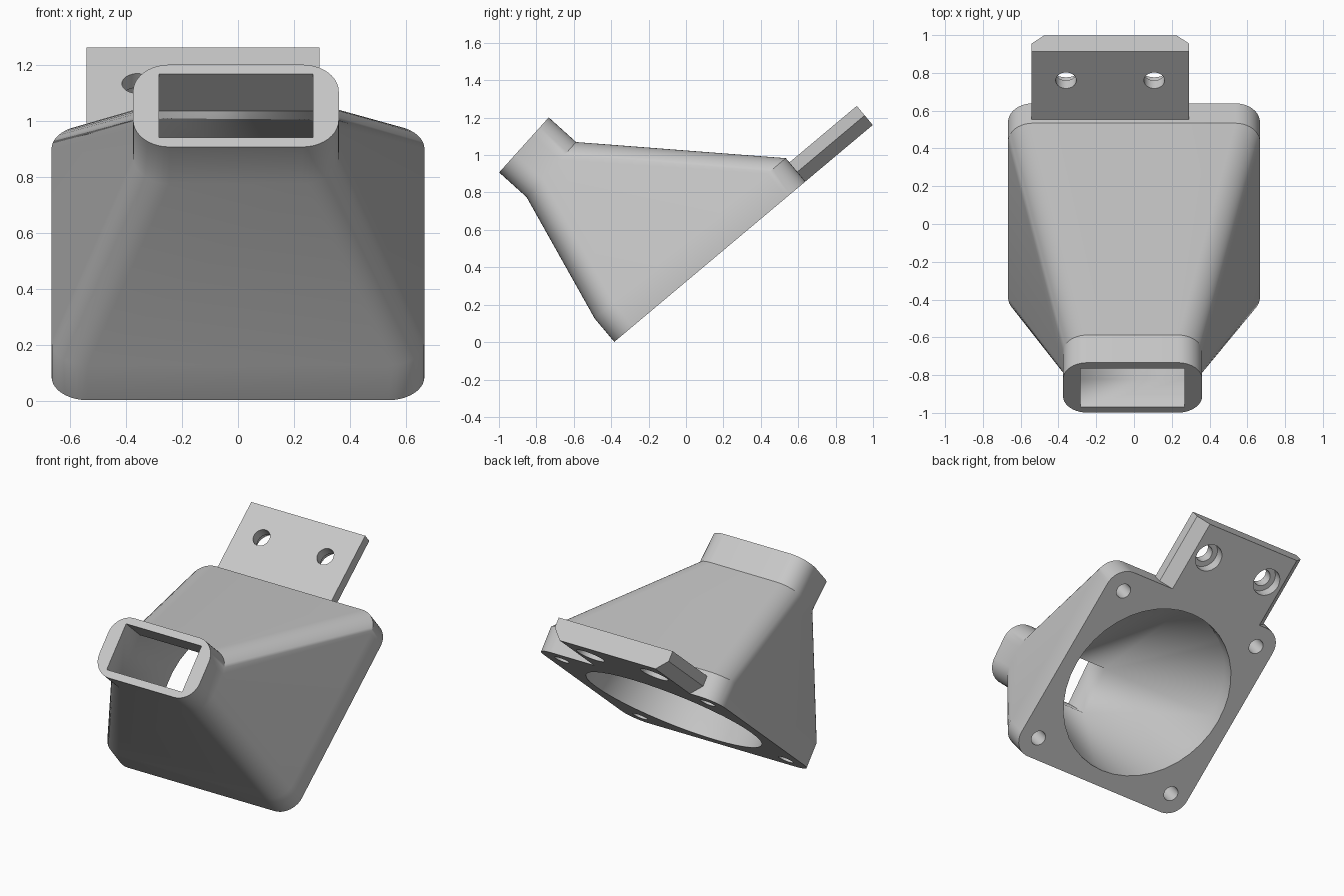
import bpy, bmesh, math
from mathutils import Vector, Matrix

cube = bpy.data.objects.get("Cube")
if cube:
    bpy.data.objects.remove(cube)

grey = bpy.data.materials.new("light grey plastic")
grey.use_nodes = True
grey.diffuse_color = (0.58, 0.58, 0.58, 1)
grey.node_tree.nodes["Principled BSDF"].inputs["Base Color"].default_value = grey.diffuse_color


def frame(origin, tilt):
    """Local frame tilted about x, as a matrix."""
    return Matrix.Translation(origin) @ Matrix.Rotation(math.radians(tilt), 4, "X")


FLANGE = frame((0, 0.1275, 0.43), 40)
NOZZLE = frame((-0.0075, -0.72, 0.9225), 48)
HALF = 0.667


def ring(mat, hx, hy, r, height, steps=10):
    """Rounded rectangle; a radius equal to the half size gives a circle."""
    pts = []
    for q, (sx, sy) in enumerate([(1, 1), (-1, 1), (-1, -1), (1, -1)]):
        for i in range(steps + 1):
            a = math.pi / 2 * (q + i / steps)
            pts.append(mat @ Vector((sx * (hx - r) + r * math.cos(a),
                                     sy * (hy - r) + r * math.sin(a), height)))
    return pts


def finish(name, bm):
    bmesh.ops.recalc_face_normals(bm, faces=bm.faces)
    me = bpy.data.meshes.new(name)
    bm.to_mesh(me)
    bm.free()
    me.materials.append(grey)
    ob = bpy.data.objects.new(name, me)
    bpy.context.collection.objects.link(ob)
    return ob


def drill(ob, x, y, z0, z1, r):
    """Cut a round hole along the flange normal."""
    bm = bmesh.new()
    place = FLANGE @ Matrix.Translation((x, y, (z0 + z1) / 2))
    bmesh.ops.create_cone(bm, cap_ends=True, segments=32, radius1=r, radius2=r,
                          depth=z1 - z0, matrix=place)
    cutter = finish("hole_cutter", bm)
    mod = ob.modifiers.new("hole", "BOOLEAN")
    mod.operation, mod.solver, mod.object = "DIFFERENCE", "EXACT", cutter
    bpy.context.view_layer.objects.active = ob
    bpy.ops.object.modifier_apply(modifier=mod.name)
    bpy.data.objects.remove(cutter)


def smooth(ob):
    bpy.ops.object.select_all(action="DESELECT")
    ob.select_set(True)
    bpy.context.view_layer.objects.active = ob
    bpy.ops.object.shade_smooth_by_angle(angle=math.radians(30))


# Duct: outer shell, outlet rim, inner passage and flange face in one closed loft
rings = [
    ring(FLANGE, HALF, HALF, 0.13, 0),
    ring(FLANGE, HALF, HALF, 0.13, 0.163),
    ring(NOZZLE, 0.368, 0.198, 0.13, 0),
    ring(NOZZLE, 0.368, 0.198, 0.13, 0.197),
    ring(NOZZLE, 0.276, 0.152, 0.0005, 0.197),
    ring(NOZZLE, 0.276, 0.152, 0.0005, 0),
    ring(FLANGE, 0.568, 0.568, 0.568, 0.1),
    ring(FLANGE, 0.568, 0.568, 0.568, 0),
]
bm = bmesh.new()
loops = [[bm.verts.new(p) for p in pts] for pts in rings]
for a, b in zip(loops, loops[1:] + loops[:1]):
    for i in range(len(a)):
        j = (i + 1) % len(a)
        bm.faces.new((a[i], a[j], b[j], b[i]))
bmesh.ops.remove_doubles(bm, verts=bm.verts, dist=0.001)
duct = finish("duct", bm)

# Screw holes in the flange corners
for sx in (-1, 1):
    for sy in (-1, 1):
        drill(duct, sx * 0.534, sy * 0.534, -0.05, 0.14, 0.048)
smooth(duct)

# Mounting tab: chamfered profile extruded away from the flange edge
T, C, X0, X1 = 0.133, 0.067, -0.542, 0.292
profile = [(X0 + C, 0), (X1 - C, 0), (X1, C), (X1, T), (X0, T), (X0, C)]
bm = bmesh.new()
face = bm.faces.new([bm.verts.new(FLANGE @ Vector((x, HALF, z))) for x, z in profile])
new = bmesh.ops.extrude_face_region(bm, geom=[face])["geom"]
bmesh.ops.translate(bm, verts=[v for v in new if isinstance(v, bmesh.types.BMVert)],
                    vec=FLANGE.to_3x3() @ Vector((0, 0.47, 0)))
tab = finish("mounting_tab", bm)

# Counterbored tab holes
for x in (-0.36, 0.107):
    drill(tab, x, HALF + 0.27, -0.05, 0.2, 0.055)
    drill(tab, x, HALF + 0.27, -0.05, 0.067, 0.09)
smooth(tab)
